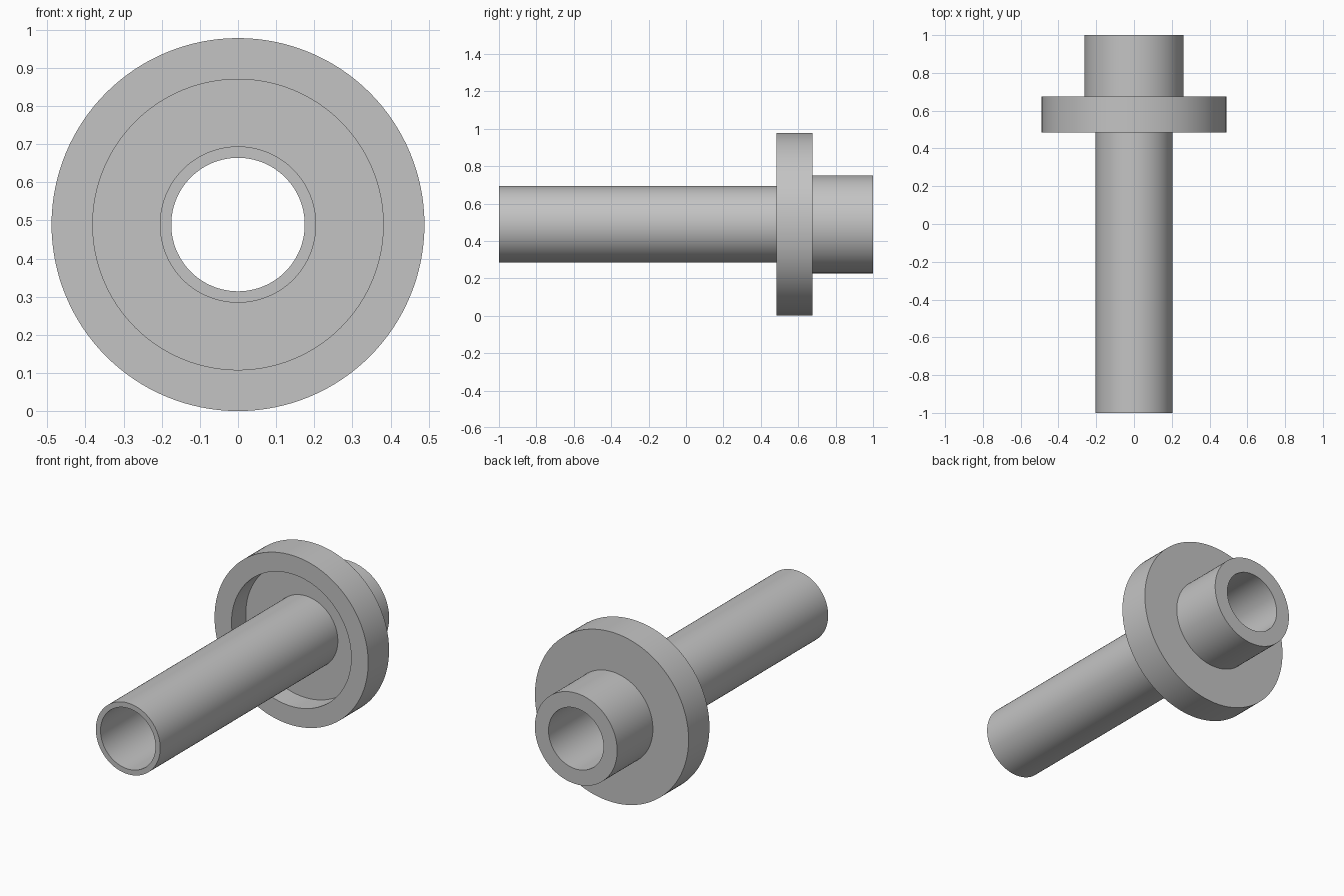
import bpy
import bmesh
import math
from mathutils import Vector

if "Cube" in bpy.data.objects:
    bpy.data.objects.remove(bpy.data.objects["Cube"], do_unlink=True)

SEGMENTS = 128
BORE, TUBE, HUB, RECESS, FLANGE = 0.175, 0.205, 0.262, 0.381, 0.489
FRONT, FLANGE_FRONT, RECESS_FLOOR, FLANGE_BACK, BACK = -1.0, 0.485, 0.615, 0.675, 1.0

# Plain grey metal
grey = bpy.data.materials.new("grey_metal")
grey.use_nodes = True
grey.diffuse_color = (0.55, 0.55, 0.55, 1)
grey.node_tree.nodes["Principled BSDF"].inputs["Base Color"].default_value = grey.diffuse_color


def lathe(name, profile):
    """Revolve a closed (radius, y) profile around the y axis."""
    bm = bmesh.new()
    verts = [bm.verts.new((r, y, 0)) for r, y in profile]
    edges = [bm.edges.new((a, b)) for a, b in zip(verts, verts[1:] + verts[:1])]
    bmesh.ops.spin(bm, geom=verts + edges, cent=Vector(), axis=Vector((0, 1, 0)),
                   angle=math.tau, steps=SEGMENTS)
    bmesh.ops.remove_doubles(bm, verts=bm.verts, dist=0.0001)
    bmesh.ops.recalc_face_normals(bm, faces=bm.faces)
    mesh = bpy.data.meshes.new(name)
    bm.to_mesh(mesh)
    bm.free()
    mesh.materials.append(grey)
    obj = bpy.data.objects.new(name, mesh)
    bpy.context.collection.objects.link(obj)
    obj.location.z = FLANGE
    bpy.ops.object.select_all(action="DESELECT")
    obj.select_set(True)
    bpy.context.view_layer.objects.active = obj
    bpy.ops.object.shade_smooth_by_angle(angle=math.radians(30))
    return obj


# Hollow tube, recessed flange and rear hub turned as one solid
lathe("flanged_sleeve", [
    (BORE, FRONT), (TUBE, FRONT),                      # tube mouth
    (TUBE, RECESS_FLOOR), (RECESS, RECESS_FLOOR),      # recess around the tube
    (RECESS, FLANGE_FRONT), (FLANGE, FLANGE_FRONT),    # flange rim
    (FLANGE, FLANGE_BACK), (HUB, FLANGE_BACK),         # flange back
    (HUB, BACK), (BORE, BACK),                         # rear hub
])
